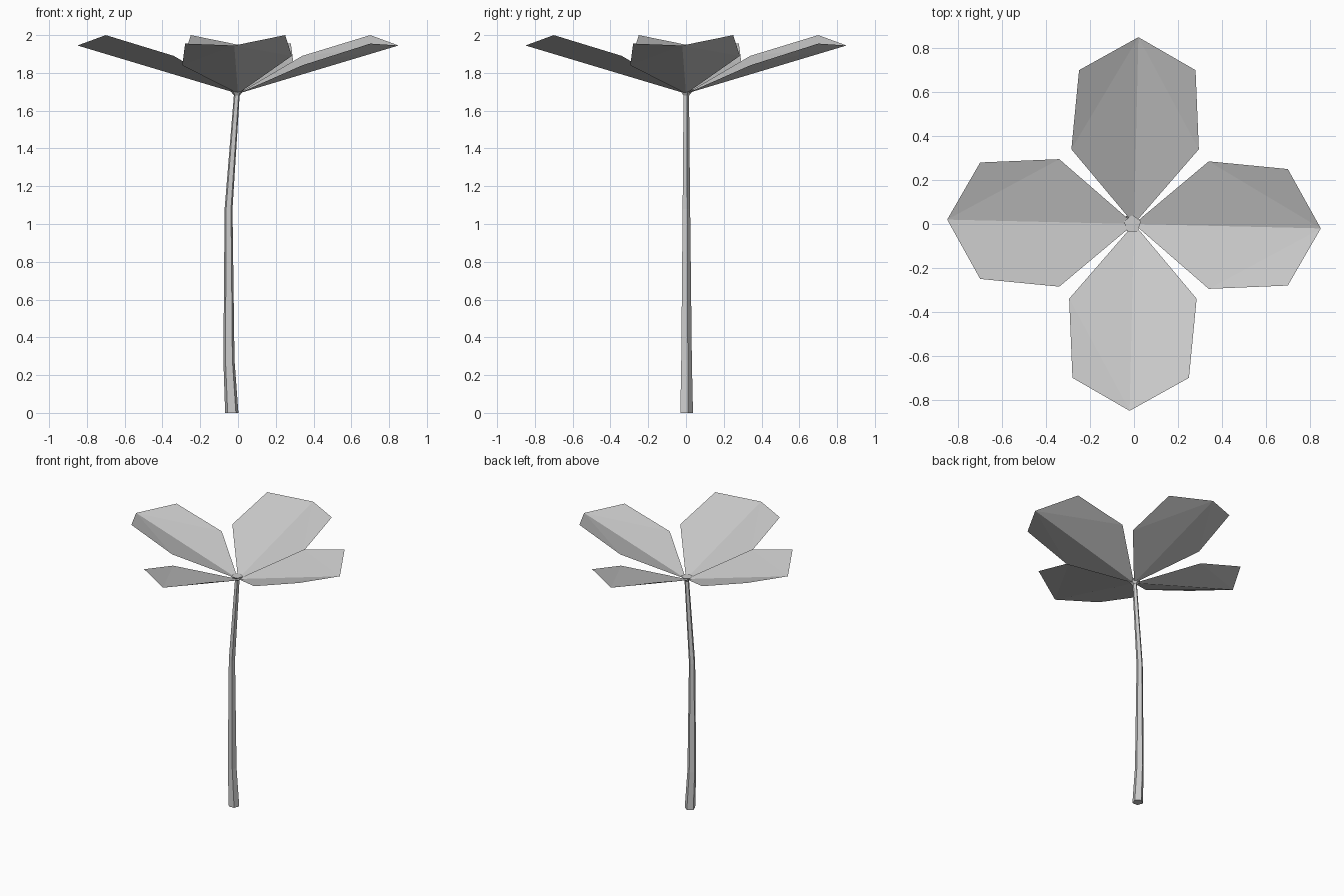
import bpy
from math import radians, cos, sin
from mathutils import Matrix, Vector

if "Cube" in bpy.data.objects:
    bpy.data.objects.remove(bpy.data.objects["Cube"], do_unlink=True)

# One plain grey for the whole plant
grey = bpy.data.materials.new("plain_grey")
grey.use_nodes = True
colour = (0.6, 0.6, 0.6, 1)
grey.diffuse_color = colour
grey.node_tree.nodes["Principled BSDF"].inputs["Base Color"].default_value = colour


def make_object(name, verts, faces):
    mesh = bpy.data.meshes.new(name)
    mesh.from_pydata(verts, [], faces)
    mesh.materials.append(grey)
    obj = bpy.data.objects.new(name, mesh)
    bpy.context.collection.objects.link(obj)
    return obj


def loft(name, rings, sides=5):
    """Skin a stack of pentagons given as (centre x, height, radius)."""
    verts, faces = [], []
    for x, z, r in rings:
        for i in range(sides):
            a = radians(90 + i * 360 / sides)
            verts.append((x + r * cos(a), r * sin(a), z))
    for k in range(len(rings) - 1):
        for i in range(sides):
            j = (i + 1) % sides
            a, b = k * sides, (k + 1) * sides
            faces.append((a + i, a + j, b + j, b + i))
    faces.append(tuple(reversed(range(sides))))
    faces.append(tuple(range(len(verts) - sides, len(verts))))
    return make_object(name, verts, faces)


# Bent, tapering stem and the little flared heart on top of it
loft("stem", [(-0.033, 0, 0.037), (-0.048, 0.28, 0.031),
              (-0.05, 1.08, 0.022), (-0.006, 1.69, 0.016)])
loft("flower_heart", [(-0.006, 1.68, 0.016), (-0.006, 1.695, 0.028),
                      (-0.007, 1.712, 0.041)])

# Petal folded along its middle, repeated around the stem
petal = [Vector(p) for p in (
    (0, 0, 1.69), (0.34, -0.295, 1.84), (0.70, -0.28, 1.955),
    (0.85, -0.02, 1.945), (0.70, 0.25, 2.0), (0.34, 0.285, 1.89))]
halves = [(0, 1, 3), (1, 2, 3), (0, 3, 5), (3, 4, 5)]
for i, side in enumerate(("left", "back", "right", "front")):
    turn = Matrix.Rotation(radians(90 * i), 3, "Z")
    make_object(side + "_petal", [turn @ p for p in petal], halves)
